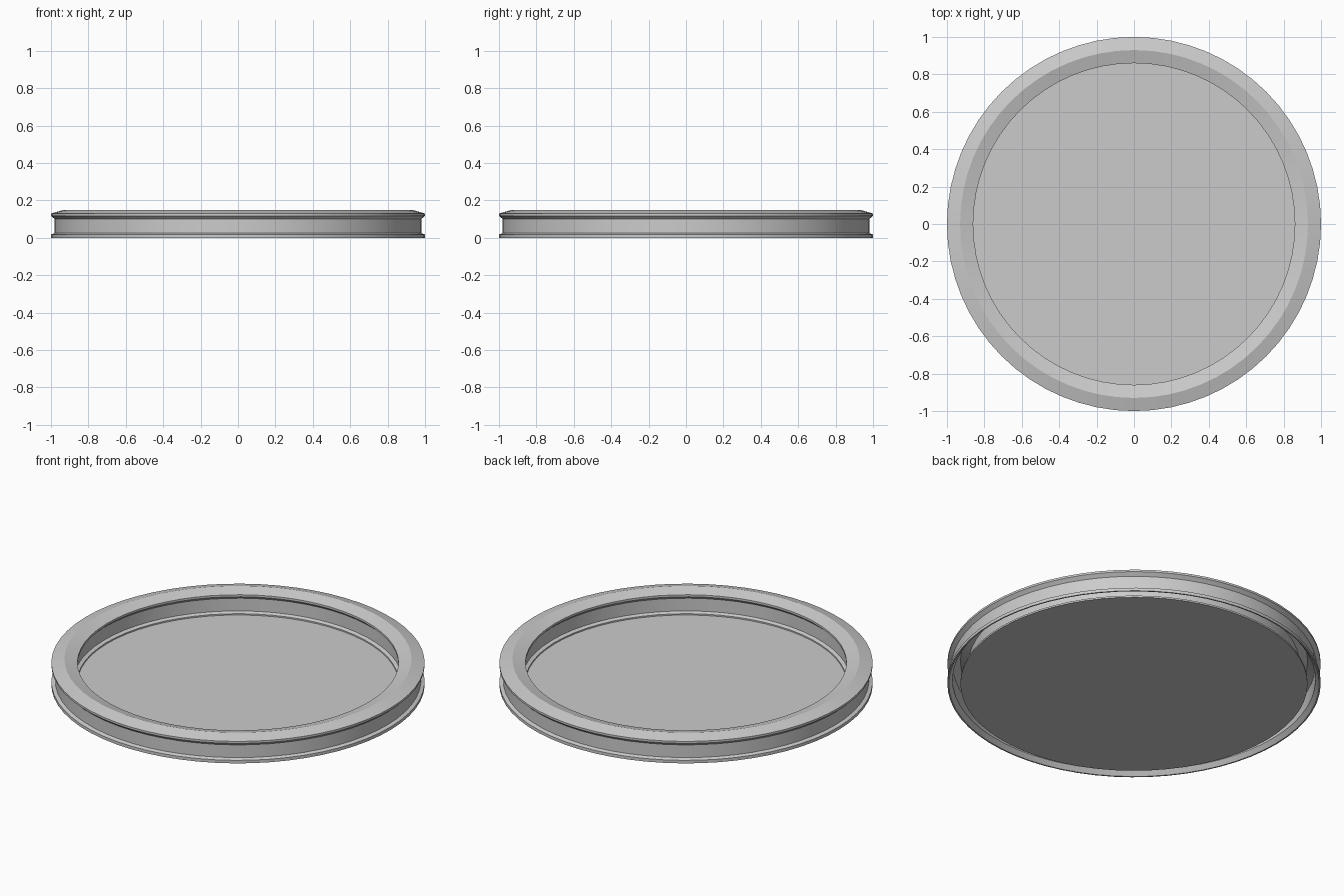
import bpy
import bmesh
import math

cube = bpy.data.objects.get("Cube")
if cube:
    bpy.data.objects.remove(cube, do_unlink=True)

SEGMENTS = 64
MIDDLE = 0.93          # radius of the ridge on the rim

grey = bpy.data.materials.new("light_grey")
grey.use_nodes = True
grey.diffuse_color = (0.6, 0.6, 0.6, 1)
grey.node_tree.nodes["Principled BSDF"].inputs["Base Color"].default_value = (0.6, 0.6, 0.6, 1)


def lathe(name, profile, closed):
    """Spin a (radius, height) profile around the vertical axis."""
    bm = bmesh.new()
    verts = [bm.verts.new((r, 0, z)) for r, z in profile]
    pairs = list(zip(verts, verts[1:]))
    if closed:
        pairs.append((verts[-1], verts[0]))
    edges = [bm.edges.new(pair) for pair in pairs]
    bmesh.ops.spin(bm, geom=verts + edges, cent=(0, 0, 0), axis=(0, 0, 1),
                   angle=math.tau, steps=SEGMENTS, use_duplicate=False)
    bmesh.ops.remove_doubles(bm, verts=bm.verts, dist=0.0005)
    bmesh.ops.recalc_face_normals(bm, faces=bm.faces)
    mesh = bpy.data.meshes.new(name)
    bm.to_mesh(mesh)
    bm.free()
    mesh.materials.append(grey)
    obj = bpy.data.objects.new(name, mesh)
    bpy.context.collection.objects.link(obj)
    bpy.ops.object.select_all(action='DESELECT')
    obj.select_set(True)
    bpy.context.view_layer.objects.active = obj
    bpy.ops.object.shade_smooth_by_angle(angle=math.radians(12))
    return obj


# Half section of the hollow rim: offset from the ridge, height
outer_side = [(0.07, 0.13), (0.07, 0.118), (0.053, 0.103), (0.05, 0.10),
              (0.05, 0.025), (0.07, 0.018), (0.07, 0.0)]
inner_side = [(0.062, 0.0), (0.042, 0.025), (0.042, 0.12)]
half = outer_side + inner_side

# Rim: both walls mirrored about the ridge, open underneath
section = [(MIDDLE, 0.15)] + [(MIDDLE + d, z) for d, z in half]
section += [(MIDDLE, 0.14)] + [(MIDDLE - d, z) for d, z in reversed(half)]
lathe("rim", section, True)

# Floor plate closing the base
lathe("floor", [(0, 0.01), (MIDDLE, 0.01), (MIDDLE, 0), (0, 0)], False)
